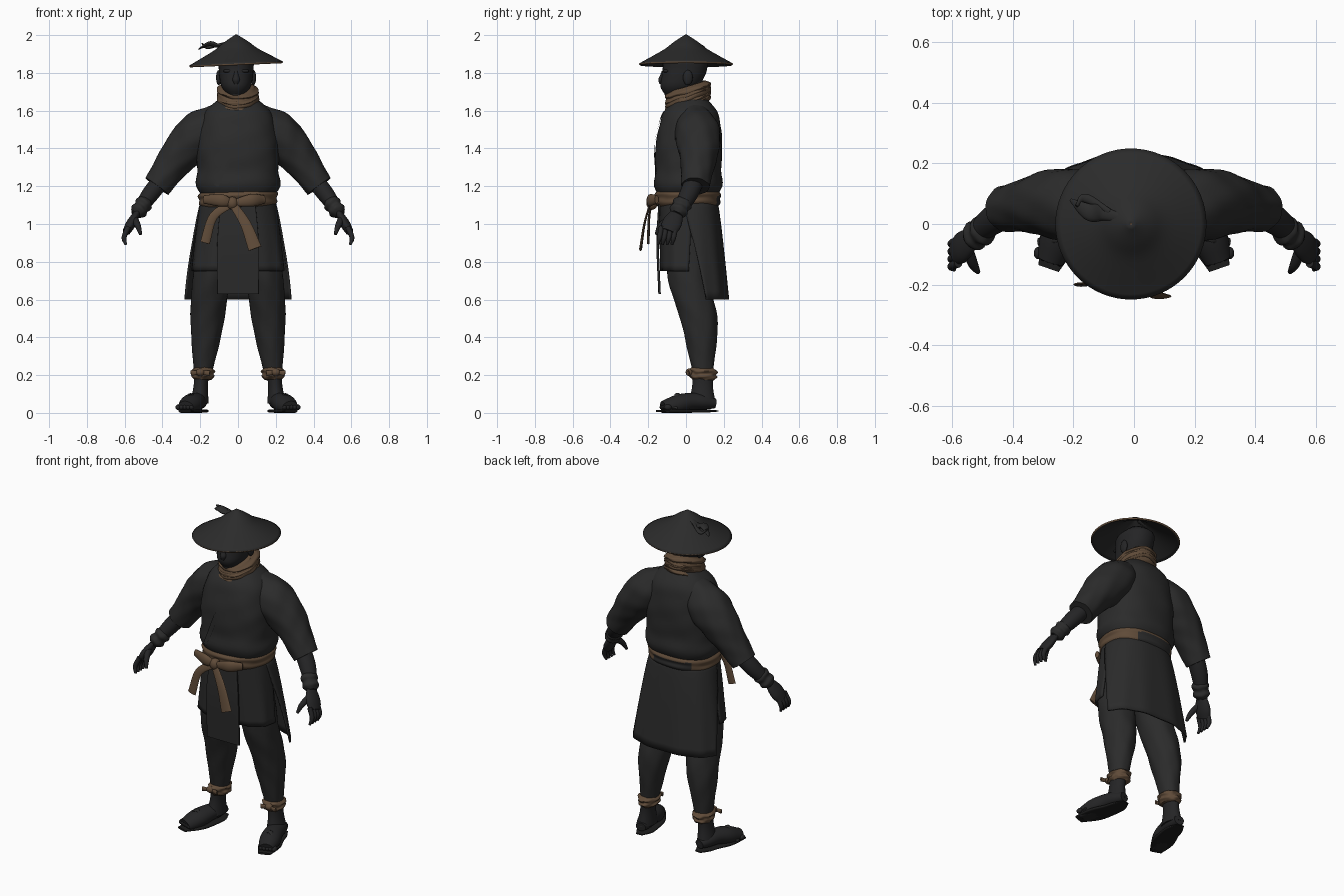
import bpy, bmesh, math
from mathutils import Vector

cube = bpy.data.objects.get("Cube")
if cube:
    bpy.data.objects.remove(cube)


def material(name, red, green, blue):
    m = bpy.data.materials.new(name)
    m.use_nodes = True
    m.diffuse_color = (red, green, blue, 1)
    m.node_tree.nodes["Principled BSDF"].inputs["Base Color"].default_value = m.diffuse_color
    return m


CLOTH = material("charcoal cloth", .024, .024, .024)
SKIN = material("dark skin", .018, .018, .019)
BROWN = material("brown wrap", .115, .07, .04)
SOLE = material("black sole", .012, .012, .012)
X, Y, Z = Vector((1, 0, 0)), Vector((0, 1, 0)), Vector((0, 0, 1))


def finish(name, bm, mats, rule=None):
    """Turn a bmesh into a smooth shaded object; rule picks the second colour."""
    bmesh.ops.recalc_face_normals(bm, faces=bm.faces)
    if rule:
        for face in bm.faces:
            face.material_index = int(rule(face.calc_center_median()))
    mesh = bpy.data.meshes.new(name)
    bm.to_mesh(mesh)
    bm.free()
    for m in mats:
        mesh.materials.append(m)
    ob = bpy.data.objects.new(name, mesh)
    bpy.context.collection.objects.link(ob)
    bpy.ops.object.select_all(action='DESELECT')
    ob.select_set(True)
    bpy.context.view_layer.objects.active = ob
    bpy.ops.object.shade_smooth_by_angle(angle=math.radians(50))
    return ob


def thicken(ob, rim=0):
    mod = ob.modifiers.new("thickness", 'SOLIDIFY')
    mod.thickness = .01
    mod.offset = 0
    mod.material_offset_rim = rim


def along(points, t):
    """Point at fraction t of a smooth curve through the given points."""
    p = [Vector(q) for q in points]
    p = [p[0] * 2 - p[1]] + p + [p[-1] * 2 - p[-2]]
    u = t * (len(points) - 1)
    i = min(int(u), len(points) - 2)
    f = u - i
    a, b, c, d = p[i:i + 4]
    return (b * 2 + (c - a) * f + (a * 2 - b * 5 + c * 4 - d) * f * f
            + (b * 3 - a - c * 3 + d) * f ** 3) / 2


def squarish(value, power):
    return math.copysign(abs(value) ** (2 / power), value)


def bridge(bm, rows, closed):
    for low, high in zip(rows, rows[1:]):
        for k in range(len(low) - (not closed)):
            j = (k + 1) % len(low)
            bm.faces.new((low[k], low[j], high[j], high[k]))


def sweep(name, path, radii, *mats, flat=1, side=X, level=False, power=2, sides=28, steps=16,
          ripple=0, slope=(0, 0), mirror=1, capped=True, rule=None):
    """Loft oval sections along a path; radii are spread evenly over its length."""
    bm = bmesh.new()
    rings = []
    sizes = [(r, r * flat) for r in radii]
    for i in range(steps + 1):
        t = i / steps
        centre = along(path, t)
        ra, rb = along(sizes, t)
        heading = Z if level else (along(path, min(t + .05, 1)) - along(path, max(t - .05, 0))).normalized()
        a = (side - heading * side.dot(heading)).normalized()
        b = heading.cross(a)
        ring = []
        for k in range(sides):
            w = math.tau * k / sides
            fold = 1 + ripple * (math.sin(7 * w + i / 2) + math.sin(4 * w - i))
            co = (centre + a * max(ra, .001) * fold * squarish(math.cos(w), power)
                  + b * max(rb, .001) * fold * squarish(math.sin(w), power))
            co.z = max(co.z + slope[0] * co.x + slope[1] * co.y, 0)
            co.x *= mirror
            ring.append(bm.verts.new(co))
        rings.append(ring)
    bridge(bm, rings, True)
    if capped:
        bm.faces.new(rings[0])
        bm.faces.new(rings[-1])
    return finish(name, bm, mats, rule)


def ball(name, centre, size, mat, mirror=1):
    bm = bmesh.new()
    bmesh.ops.create_uvsphere(bm, u_segments=16, v_segments=10, radius=1)
    for v in bm.verts:
        v.co = Vector([c + p * r for c, p, r in zip(centre, v.co, size)])
        v.co.x *= mirror
    return finish(name, bm, [mat])


def skirt(name, facing, bottom, width, depth, shift, gap):
    """Half wrap of cloth hanging from the waist, slit open at the hips."""
    bm = bmesh.new()
    rows = []
    for i in range(13):
        t = i / 12
        ease = t ** .8
        reach = 98 - (8 + gap) * t
        row = []
        for k in range(41):
            w = math.radians(facing * 90 + reach * (k / 20 - 1))
            fold = 1 + .015 * t * math.sin(11 * w)
            rx, ry = .19 + (width - .19) * ease, .15 + (depth - .15) * ease
            row.append(bm.verts.new((rx * fold * squarish(math.cos(w), 2.4),
                                     .01 + shift * ease + ry * fold * squarish(math.sin(w), 2.4),
                                     1.13 + (bottom - 1.13) * t)))
        rows.append(row)
    bridge(bm, rows, False)
    thicken(finish(name, bm, [CLOTH]))


# Tunic body with crossed lapel laid on the chest
torso = sweep("tunic_body", [(0, .01, 1.12), (0, .015, 1.4), (0, .03, 1.68)],
              [.17, .222, .215, .218, .215, .2, .17, .08], CLOTH,
              flat=.81, level=True, power=2.4, sides=64, steps=28, ripple=.006)
lapel = sweep("lapel_band", [(.07, -.13, 1.6), (0, -.17, 1.47), (-.12, -.17, 1.2)],
              [.016, .016], CLOTH, flat=.25, sides=8)
wrap = lapel.modifiers.new("lay_on_chest", 'SHRINKWRAP')
wrap.target = torso
wrap.wrap_mode = 'OUTSIDE_SURFACE'
wrap.offset = .006

# Coat skirt and narrow front apron
skirt("back_skirt", facing=1, bottom=.6, width=.285, depth=.17, shift=.045, gap=14)
skirt("front_skirt", facing=-1, bottom=.75, width=.24, depth=.13, shift=-.01, gap=-4)
sweep("apron", [(0, -.14, 1.13), (0, -.15, .9), (0, -.14, .63)], [.09, .11, .11], CLOTH, flat=.06, power=8)

# Sash, darker across the back, with bow and tails
sweep("sash", [(0, .01, 1.085), (0, .01, 1.18)], [.185, .206, .205, .212, .19], BROWN, CLOTH,
      flat=.83, level=True, power=2.3, sides=64, ripple=.005, slope=(.03, 0),
      rule=lambda c: c.y > .1 and -.14 < c.x < .1 and c.z < 1.15)
ball("sash_knot", (-.03, -.18, 1.11), (.032, .03, .035), BROWN)
sweep("sash_tail_right", [(-.03, -.18, 1.11), (-.13, -.195, 1.04), (-.175, -.2, .9)],
      [.02, .026], BROWN, flat=.28, sides=12)
sweep("sash_tail_left", [(-.03, -.19, 1.11), (.04, -.22, 1), (.09, -.24, .87)],
      [.02, .036], BROWN, flat=.22, sides=12)
for end in (-.18, .14):
    sweep("sash_bow_loop", [(-.03, -.185, 1.11), (end / 2, -.19, 1.125), (end, -.155, 1.13)],
          [.016, .033, .022], BROWN, flat=.55, side=Z, sides=14)

# Neck, head and face
MID = -.01
sweep("neck", [(MID, .03, 1.58), (MID, .03, 1.76)], [.07, .06], SKIN, level=True)
sweep("head", [(MID, -.06, 1.67), (MID, -.01, 1.8), (MID, 0, 1.92)], [.03, .075, .088, .092, .09, .04],
      SKIN, flat=1.28, level=True, power=2.2, sides=36)
sweep("nose", [(MID, -.12, 1.81), (MID, -.13, 1.74)], [.008, .014, .02, .01], SKIN, level=True, sides=16)
ball("lips", (MID, -.113, 1.717), (.026, .014, .01), SKIN)
ball("chin", (MID, -.09, 1.69), (.03, .024, .02), SKIN)
for s in (-1, 1):
    ball("brow", (MID + s * .04, -.105, 1.81), (.03, .016, .01), SKIN)
    ball("ear", (MID + s * .092, .01, 1.775), (.014, .026, .04), SKIN)

# Neck scarf: one broad band under overlapping tilted folds
sweep("scarf_band", [(0, .01, 1.63), (0, .01, 1.72)], [.09, .11, .11, .105, .08], BROWN, flat=1.08,
      level=True, sides=48, ripple=.01, slope=(0, .35))
for k in range(4):
    z = 1.615 + k * .03
    sweep("scarf_fold", [(0, .01, z - .025), (0, .01, z + .025)], [.09, .112, .085], BROWN, flat=1.1,
          level=True, sides=48, ripple=.015, slope=(.05 * (-1) ** k, .44 - k * .05))

# Wide conical hat with brown rim, and curled ornament
hat = sweep("hat", [(MID, 0, 1.845), (MID, 0, 2)], [.247, .177, .11, .06, 0], CLOTH, BROWN,
            level=True, sides=64, slope=(.045, 0), capped=False)
thicken(hat, rim=1)
sweep("hat_ornament", [(-.02, .01, 1.98), (-.1, .035, 1.945), (-.15, .04, 1.955), (-.21, .08, 1.925)],
      [.012, .02, .03, .024, .005], CLOTH, flat=.45, side=Y, sides=14)
sweep("hat_ornament_curl", [(-.08, .04, 1.955), (-.16, .085, 1.935), (-.19, .06, 1.955)],
      [.01, .015, .006], CLOTH, flat=.6, side=Y, sides=12)

for s, label in ((1, "left"), (-1, "right")):
    # Sleeve, forearm and wrist wrap
    sweep(label + "_sleeve", [(.09, .05, 1.57), (.28, .067, 1.4), (.43, .05, 1.2)],
          [.08, .12, .11, .088, .074], CLOTH, side=Y, sides=40, steps=24, ripple=.016, mirror=s)
    sweep(label + "_forearm", [(.4, .05, 1.24), (.47, .01, 1.15), (.54, -.05, 1.05)],
          [.05, .048, .03], SKIN, flat=.93, side=Y, mirror=s)
    sweep(label + "_wrist_wrap", [(.485, -.01, 1.125), (.54, -.05, 1.05)],
          [.035, .052, .044, .05, .03], CLOTH, flat=.9, side=Y, ripple=.02, mirror=s)
    # Hand with four fingers and a thumb
    sweep(label + "_palm", [(.53, -.045, 1.065), (.59, -.095, .96)], [.03, .046, .052, .042], SKIN,
          flat=.5, side=Y, mirror=s)
    for k in range(4):
        y = -.13 + k * .025
        sweep(label + "_finger", [(.58, y, .985), (.603, y - .01, .93), (.594, y - .02, .89)],
              [.014, .013, .007], SKIN, side=Y, sides=12, mirror=s)
    sweep(label + "_thumb", [(.55, -.085, 1.03), (.53, -.135, .99), (.515, -.158, .945)],
          [.02, .016, .008], SKIN, side=Y, sides=12, mirror=s)
    # Trouser leg and ankle
    sweep(label + "_trouser_leg", [(.1, .01, 1), (.137, .01, .74), (.163, .07, .48), (.184, .09, .22)],
          [.1, .1, .088, .05], CLOTH, flat=1.1, level=True, sides=36, steps=28, ripple=.014, mirror=s)
    sweep(label + "_ankle", [(.19, .09, .23), (.205, .085, .05)], [.04, .038, .05], SKIN,
          flat=1.45, level=True, mirror=s)
    # Ragged ankle wrap with knot and loose ends
    sweep(label + "_ankle_wrap", [(.185, .09, .18), (.185, .09, .245)], [.045, .058, .055, .062, .045], BROWN,
          flat=1.25, level=True, sides=40, ripple=.035, slope=(0, -.06), mirror=s)
    ball(label + "_wrap_knot", (.2, .018, .215), (.024, .02, .02), BROWN, s)
    for d in (-1, 1):
        sweep(label + "_wrap_end", [(.2, .015, .215), (.2 + d * .05, .01, .21)], [.01, .014],
              BROWN, flat=.5, side=Z, sides=10, mirror=s)
    # Foot, toes, sandal sole and strap
    sweep(label + "_foot", [(.2, .155, .05), (.225, .03, .06), (.277, -.12, .025)],
          [.03, .048, .054, .06, .045], SKIN, flat=.85, mirror=s)
    for k in range(5):
        ball(label + "_toe", (.245 + k * .018, -.12 + k * .006, .03), (.014, .02, .015), SKIN, s)
    sweep(label + "_sandal_sole", [(.2, .17, .01), (.215, .05, .01), (.282, -.147, .01)],
          [.02, .047, .055, .063, .035], SOLE, flat=.16, power=4, mirror=s)
    sweep(label + "_sandal_strap", [(.195, -.035, .02), (.25, -.045, .1), (.315, -.06, .02)],
          [.014, .014], CLOTH, flat=.4, side=Y, sides=10, mirror=s)
